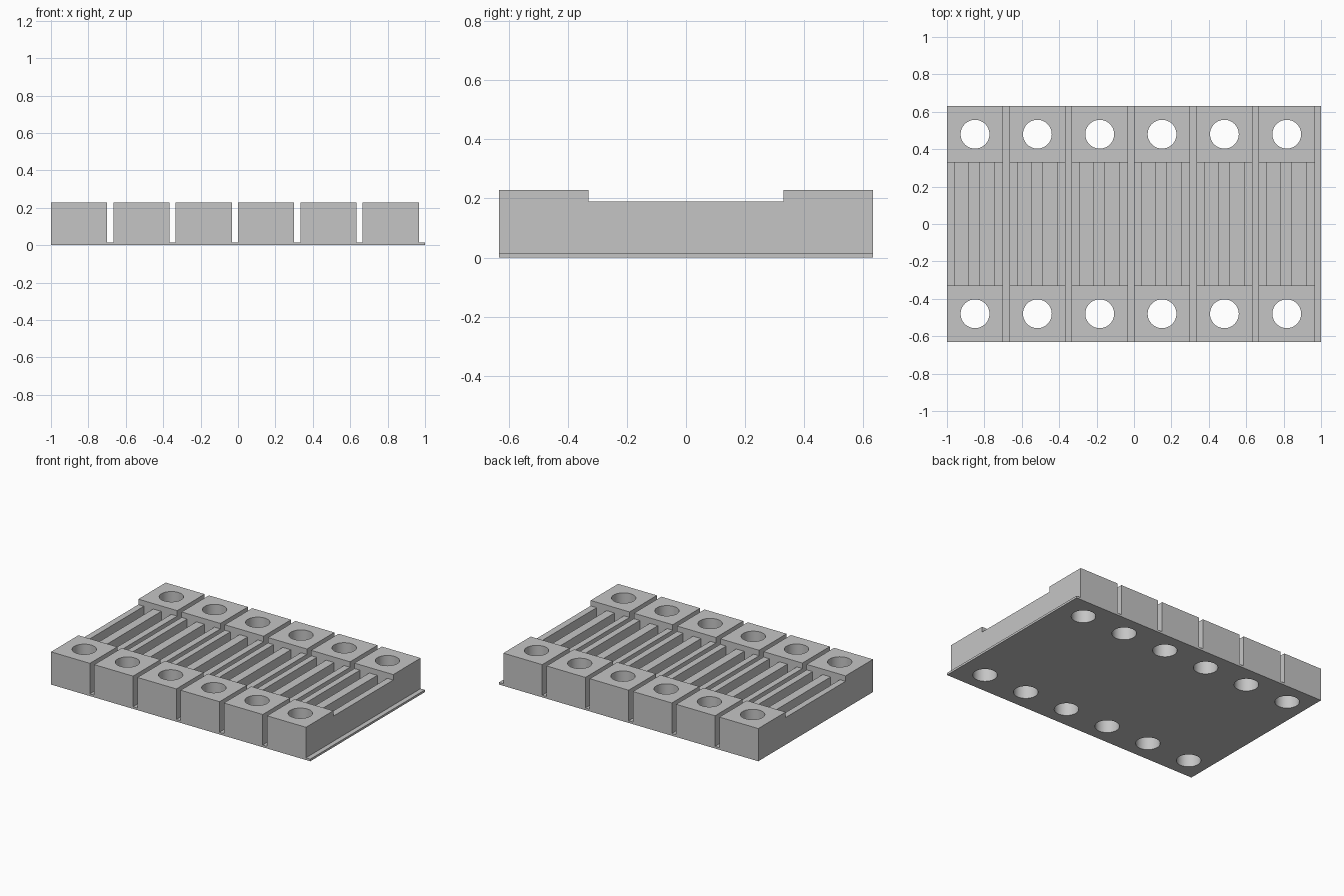
import bpy
import bmesh
from math import radians
from mathutils import Matrix, Vector

if "Cube" in bpy.data.objects:
    bpy.data.objects.remove(bpy.data.objects["Cube"], do_unlink=True)

# Overall sizes
COUNT, PITCH, WIDTH = 6, 1 / 3, 0.30
HALF_Y, PAD_Y = 0.632, 0.33
PLATE_Z, RIB_Z, TOP_Z = 0.015, 0.19, 0.228
HOLE_R, HOLE_Y, HOLE_X = 0.077, 0.48, 0.15
CHANNELS = ((0.043, 0.115), (0.177, 0.254))

grey = bpy.data.materials.new("light grey")
grey.use_nodes = True
grey.diffuse_color = (0.56, 0.56, 0.56, 1)
grey.node_tree.nodes["Principled BSDF"].inputs["Base Color"].default_value = grey.diffuse_color


def add_box(bm, low, high):
    low, high = Vector(low), Vector(high)
    matrix = Matrix.Translation((low + high) / 2) @ Matrix.Diagonal((*(high - low), 1))
    bmesh.ops.create_cube(bm, size=1, matrix=matrix)


def add_hole_pair(bm, x):
    for side in (-1, 1):
        bmesh.ops.create_cone(bm, cap_ends=True, segments=48, radius1=HOLE_R,
                              radius2=HOLE_R, depth=1,
                              matrix=Matrix.Translation((x, side * HOLE_Y, 0)))


def make_object(name, bm):
    mesh = bpy.data.meshes.new(name)
    bmesh.ops.recalc_face_normals(bm, faces=bm.faces)
    bm.to_mesh(mesh)
    bm.free()
    mesh.materials.append(grey)
    obj = bpy.data.objects.new(name, mesh)
    bpy.context.collection.objects.link(obj)
    return obj


def cut(obj, cutter):
    mod = obj.modifiers.new("cut", "BOOLEAN")
    mod.operation, mod.solver, mod.object = "DIFFERENCE", "EXACT", cutter
    bpy.ops.object.select_all(action="DESELECT")
    bpy.context.view_layer.objects.active = obj
    obj.select_set(True)
    bpy.ops.object.modifier_apply(modifier=mod.name)
    bpy.data.objects.remove(cutter, do_unlink=True)
    bpy.ops.object.shade_smooth_by_angle(angle=radians(30))


# Thin base plate with two rows of through holes
bm = bmesh.new()
add_box(bm, (-1, -HALF_Y, 0), (1, HALF_Y, PLATE_Z))
plate = make_object("base_plate", bm)
bm = bmesh.new()
for i in range(COUNT):
    add_hole_pair(bm, -1 + i * PITCH + HOLE_X)
cut(plate, make_object("plate_hole_cutter", bm))

# One block: stepped side profile extruded across its width
profile = [(-HALF_Y, PLATE_Z), (HALF_Y, PLATE_Z), (HALF_Y, TOP_Z), (PAD_Y, TOP_Z),
           (PAD_Y, RIB_Z), (-PAD_Y, RIB_Z), (-PAD_Y, TOP_Z), (-HALF_Y, TOP_Z)]
bm = bmesh.new()
face = bm.faces.new([bm.verts.new((0, y, z)) for y, z in profile])
extruded = bmesh.ops.extrude_face_region(bm, geom=[face])["geom"]
bmesh.ops.translate(bm, vec=(WIDTH, 0, 0),
                    verts=[v for v in extruded if isinstance(v, bmesh.types.BMVert)])
block = make_object("block_1", bm)

# Bolt holes and the two long channels between the ribs
bm = bmesh.new()
add_hole_pair(bm, HOLE_X)
for x0, x1 in CHANNELS:
    add_box(bm, (x0, -PAD_Y, -0.1), (x1, PAD_Y, 0.4))
cut(block, make_object("block_cutter", bm))

# Row of identical blocks
for i in range(COUNT):
    item = block if i == 0 else block.copy()
    if i:
        item.name = f"block_{i + 1}"
        bpy.context.collection.objects.link(item)
    item.location.x = -1 + i * PITCH
